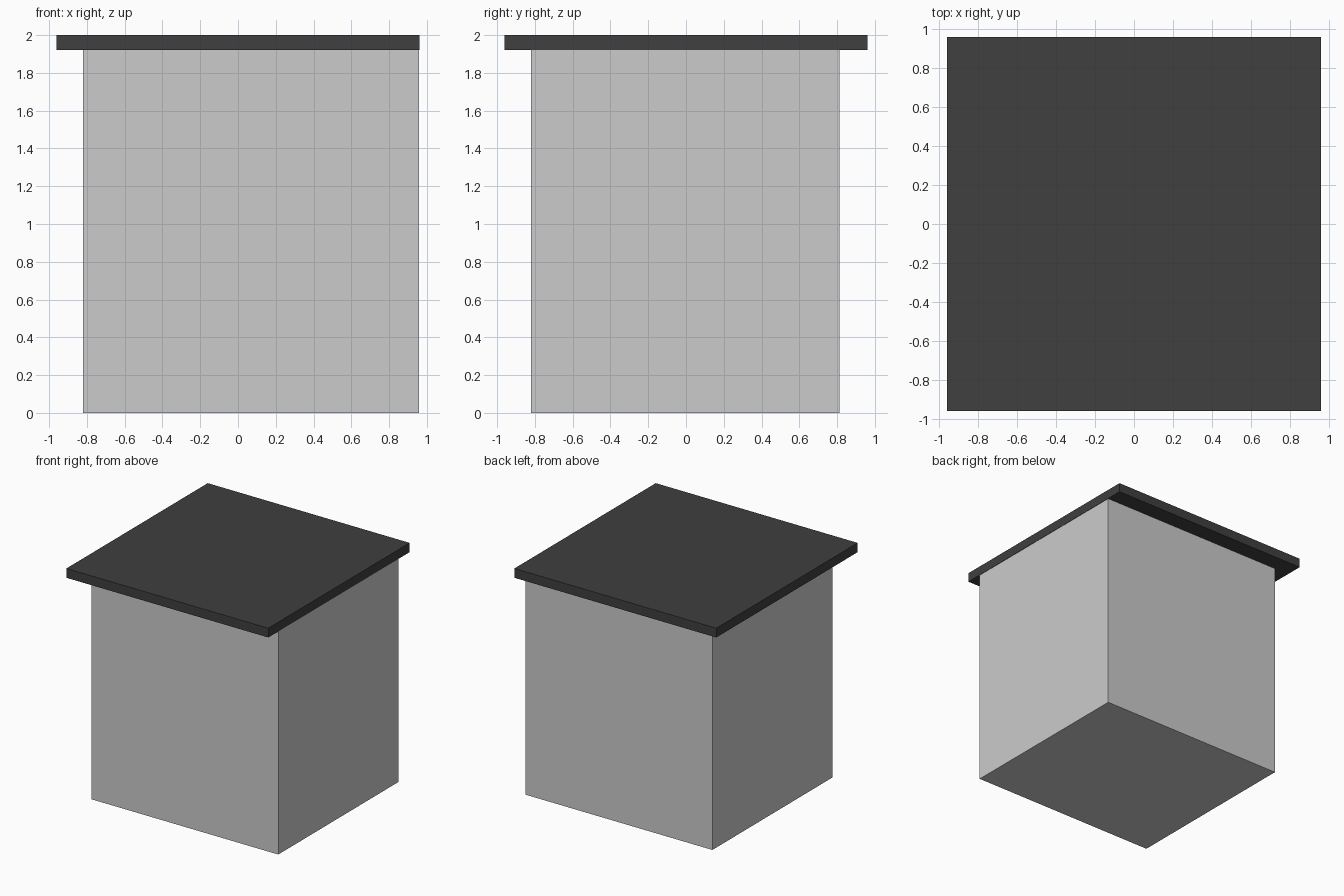
import bpy

if "Cube" in bpy.data.objects:
    bpy.data.objects.remove(bpy.data.objects["Cube"])


def box(name, lo, hi, mat=None):
    """Axis-aligned box between two opposite corners."""
    centre = [(a + b) / 2 for a, b in zip(lo, hi)]
    bpy.ops.mesh.primitive_cube_add(size=1, location=centre)
    ob = bpy.context.object
    ob.name = name
    ob.scale = [b - a for a, b in zip(lo, hi)]
    bpy.ops.object.transform_apply(location=False, rotation=False, scale=True)
    if mat:
        ob.data.materials.append(mat)
    return ob


dark = bpy.data.materials.new("dark_top")
dark.diffuse_color = (0.05, 0.05, 0.05, 1)
dark.use_nodes = True
dark.node_tree.nodes["Principled BSDF"].inputs["Base Color"].default_value = dark.diffuse_color

# Cabinet body, flush with the top on the right side only
box("body", (-0.82, -0.82, 0), (0.957, 0.813, 1.92))

# Overhanging slab
box("top_slab", (-0.96, -0.96, 1.92), (0.96, 0.96, 2.0), dark)
